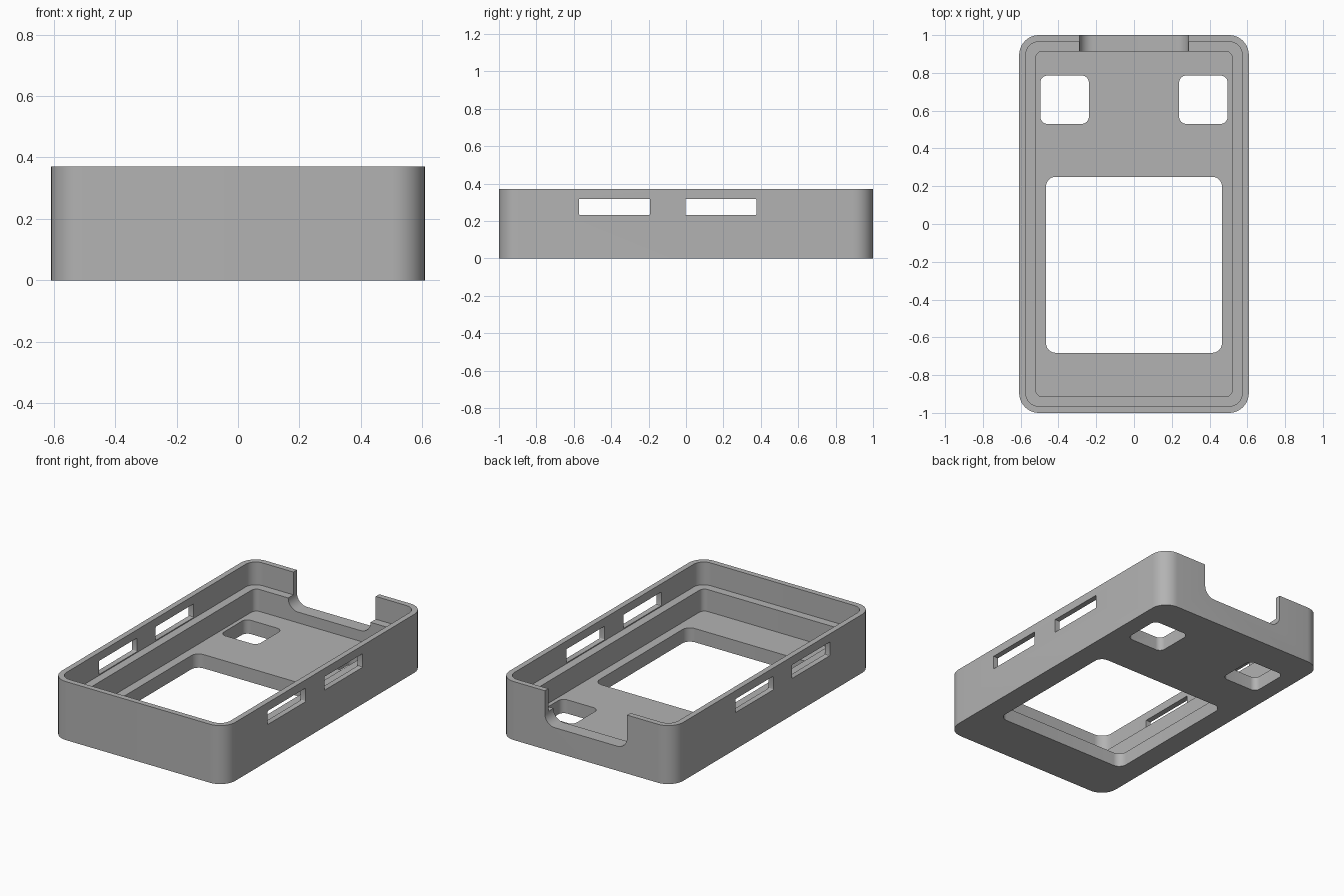
import bpy, bmesh, math
from mathutils import Matrix

if "Cube" in bpy.data.objects:
    bpy.data.objects.remove(bpy.data.objects["Cube"])

grey = bpy.data.materials.new("mid grey")
grey.diffuse_color = (0.45, 0.45, 0.45, 1)
grey.use_nodes = True
grey.node_tree.nodes["Principled BSDF"].inputs["Base Color"].default_value = grey.diffuse_color


def prism(name, x0, x1, y0, y1, z0, z1, r, matrix=Matrix(), steps=10):
    """Rounded rectangle extruded along its local z."""
    bm = bmesh.new()
    pts = []
    corners = ((x1 - r, y1 - r), (x0 + r, y1 - r), (x0 + r, y0 + r), (x1 - r, y0 + r))
    for i, (cx, cy) in enumerate(corners):
        for k in range(steps + 1):
            a = math.pi / 2 * (i + k / steps)
            pts.append((cx + r * math.cos(a), cy + r * math.sin(a)))
    low = [bm.verts.new((x, y, z0)) for x, y in pts]
    top = [bm.verts.new((x, y, z1)) for x, y in pts]
    bm.faces.new(low[::-1])
    bm.faces.new(top)
    n = len(pts)
    for i in range(n):
        j = (i + 1) % n
        bm.faces.new((low[i], low[j], top[j], top[i]))
    bm.transform(matrix)
    mesh = bpy.data.meshes.new(name)
    bm.to_mesh(mesh)
    bm.free()
    mesh.materials.append(grey)
    obj = bpy.data.objects.new(name, mesh)
    bpy.context.collection.objects.link(obj)
    return obj


H = 0.37
case = prism("case_shell", -0.608, 0.608, -1, 1, 0, H, 0.105)

# Stepped cavity: wide recess above the ledge, narrower one down to the floor
cutters = [
    prism("upper_recess", -0.573, 0.573, -0.965, 0.965, 0.226, 0.5, 0.07),
    prism("lower_recess", -0.521, 0.521, -0.913, 0.913, 0.087, 0.5, 0.035),
    # Floor openings: main window and two small holes
    prism("main_window", -0.466, 0.466, -0.682, 0.25, -0.1, 0.2, 0.052),
]
for side in (-1, 1):
    x0, x1 = sorted((side * 0.239, side * 0.496))
    cutters.append(prism("small_hole", x0, x1, 0.53, 0.786, -0.1, 0.2, 0.038))

# Side slots, each running through both long walls
along_x = Matrix(((0, 0, 1, 0), (1, 0, 0, 0), (0, 1, 0, 0), (0, 0, 0, 1)))
for y in (-0.572, -0.004):
    cutters.append(prism("side_slot", y, y + 0.38, 0.232, 0.318, -1, 1, 0.005, along_x, 3))

# Notch with rounded lower corners in the back wall
along_y = Matrix(((1, 0, 0, 0), (0, 0, -1, 0), (0, 1, 0, 0), (0, 0, 0, 1)))
cutters.append(prism("back_notch", -0.288, 0.288, 0.155, 0.7, -1.2, -0.88, 0.07, along_y))

bpy.context.view_layer.objects.active = case
for c in cutters:
    c.hide_render = True
    mod = case.modifiers.new(c.name, 'BOOLEAN')
    mod.operation = 'DIFFERENCE'
    mod.solver = 'EXACT'
    mod.object = c
    bpy.ops.object.modifier_apply(modifier=mod.name)
for c in cutters:
    bpy.data.objects.remove(c)

bpy.ops.object.select_all(action='DESELECT')
case.select_set(True)
bpy.ops.object.shade_smooth_by_angle(angle=math.radians(30))
